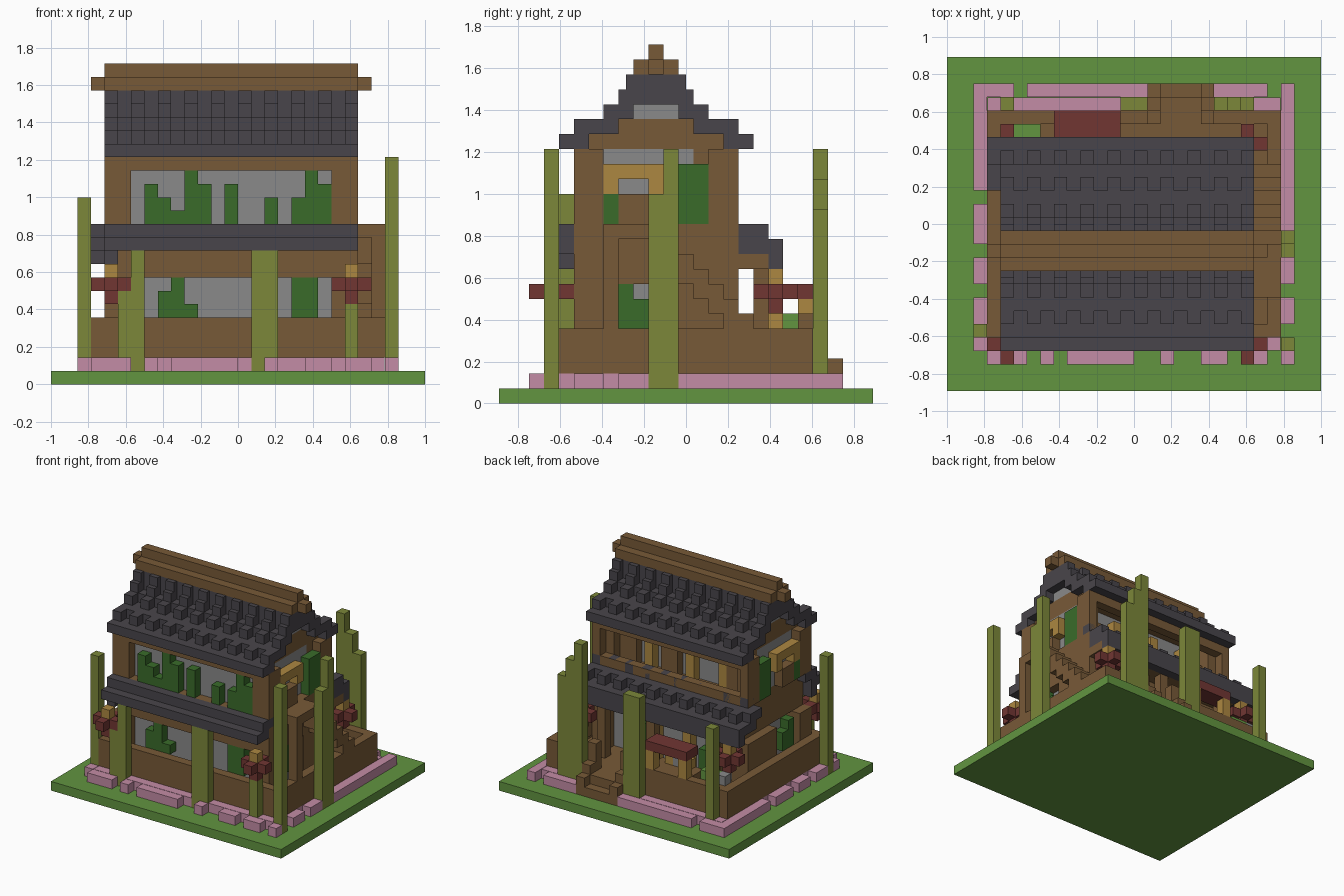
import bpy
import bmesh
from mathutils import Matrix, Vector

cube = bpy.data.objects.get("Cube")
if cube:
    bpy.data.objects.remove(cube, do_unlink=True)

UNIT = 1 / 14                      # size of one block
CORNER = Vector((-14, -12.5, 0))   # grid origin, in blocks
HOUSE_SPAN = 27                    # mirror sum for the two gable ends


def make_material(name, red, green, blue):
    colour = [(c / 255) ** 2.2 for c in (red, green, blue)] + [1]
    material = bpy.data.materials.new(name)
    material.use_nodes = True
    material.diffuse_color = colour
    material.node_tree.nodes["Principled BSDF"].inputs["Base Color"].default_value = colour
    return material


GRASS = make_material("grass green", 98, 147, 66)
PINK = make_material("blossom pink", 194, 139, 164)
BROWN = make_material("timber brown", 119, 90, 58)
SLATE = make_material("slate dark grey", 74, 71, 76)
OLIVE = make_material("bamboo olive", 123, 134, 60)
RED = make_material("lantern red", 112, 57, 54)
GREY = make_material("wall grey", 136, 136, 136)
OCHRE = make_material("lamp ochre", 171, 134, 67)
LEAF = make_material("leaf dark green", 60, 107, 46)


def blocks(name, material, boxes, mirror=False):
    """One object from boxes given as (x0, x1, y0, y1, z0, z1) in blocks."""
    boxes = list(boxes)
    if mirror:
        boxes += [(HOUSE_SPAN - b[1], HOUSE_SPAN - b[0], *b[2:]) for b in boxes]
    bm = bmesh.new()
    for x0, x1, y0, y1, z0, z1 in boxes:
        low, high = Vector((x0, y0, z0)), Vector((x1, y1, z1))
        place = Matrix.Translation(((low + high) / 2 + CORNER) * UNIT)
        size = Matrix.Diagonal(((high - low) * UNIT).to_4d())
        bmesh.ops.create_cube(bm, size=1, matrix=place @ size)
    mesh = bpy.data.meshes.new(name)
    bm.to_mesh(mesh)
    bm.free()
    mesh.materials.append(material)
    item = bpy.data.objects.new(name, mesh)
    bpy.context.scene.collection.objects.link(item)
    return item


# Ground and broken border of blossom
blocks("ground", GRASS, [(0, 28, 0, 25, 0, 1)])
blocks("blossom_bed", PINK, [(3.05, 24.95, 3.05, 21.95, 1, 2)])
front_runs = [(3, 6), (7, 8), (9, 14), (16, 17), (19, 21), (22, 24), (25, 26)]
back_runs = [(2, 5), (6, 15), (20, 24), (25, 26)]
left_runs = [(3, 4), (5, 7), (8, 10), (11, 14), (15, 22)]
right_runs = [(5, 7), (8, 10), (12, 22)]
blocks("blossom_front", PINK, [(a, b, 2, 3, 1, 2) for a, b in front_runs])
blocks("blossom_back", PINK, [(a, b, 22, 23, 1, 2) for a, b in back_runs])
blocks("blossom_left", PINK, [(2, 3, a, b, 1, 2) for a, b in left_runs])
blocks("blossom_right", PINK, [(25, 26, a, b, 1, 2) for a, b in right_runs])

# Raised floor, parapet and rear steps
blocks("veranda_floor", BROWN, [(3, 25, 4, 21, 2, 3)])
blocks("parapet", BROWN, [
    (3, 25, 4, 5, 3, 5), (3, 4, 5, 20, 3, 5), (24, 25, 5, 20, 3, 5),
    (3, 15, 20, 21, 3, 5), (20, 25, 20, 21, 3, 5)])
blocks("rear_steps", BROWN, [(16, 19, 21, 23, 1, 2), (16, 19, 21, 22, 2, 3)])
blocks("step_rails", BROWN, [
    (x, x + 1, y, y + 1, 1, top)
    for x in (15, 19) for y, top in ((22, 3), (21, 4), (20, 6))])

# Lower storey
blocks("lower_walls", GREY, [(6, 22, 6, 15, 3, 8)])
blocks("lower_posts", BROWN, [(21, 23, 5, 7, 3, 8), (21, 23, 11, 16, 3, 8)], mirror=True)
blocks("upper_floor", BROWN, [(5, 23, 5, 16, 8, 12)])
blocks("lower_side_leaves", LEAF, [(22, 23, 8, 10, 5, 7), (22, 23, 8, 9, 7, 9 - 1)], mirror=True)
lower_leaves = {8: 2, 9: 3, 10: 1, 18: 3, 19: 3}
blocks("lower_front_leaves", LEAF, [(x, x + 1, 5, 6, 5, 5 + h) for x, h in lower_leaves.items()])

# Upper storey
blocks("upper_walls", GREY, [(5, 22, 6, 13, 12, 17)])
blocks("upper_posts", BROWN, [
    (22, 23, 5, 7, 12, 17), (21, 22, 5, 6, 12, 17), (22, 23, 14, 16, 12, 17),
    (21, 22, 13, 15, 12, 17), (22, 23, 8, 10, 12, 14)], mirror=True)
blocks("upper_beams", BROWN, [(6, 21, 5, 6, 16, 17), (5, 22, 15, 16, 16, 17)])
blocks("balcony_rail", BROWN, [(5, 22, 15, 16, 12, 13)])
blocks("side_lintel", OCHRE, [
    (22, 23, 7, 11, 15, 16), (22, 23, 7, 8, 14, 15), (22, 23, 10, 11, 14, 15)], mirror=True)
blocks("side_leaves", LEAF, [(22, 23, 7, 8, 12, 14), (22, 23, 12, 14, 12, 16)], mirror=True)
upper_leaves = {7: 3, 8: 2, 9: 1, 10: 4, 11: 3, 13: 3, 16: 2, 18: 2, 19: 4, 20: 3}
blocks("upper_front_leaves", LEAF, [(x, x + 1, 5, 6, 12, 12 + h) for x, h in upper_leaves.items()])
blocks("upper_back_frames", OCHRE, [(x, x + 1, 13, 14, 12, 16) for x in (8, 12, 17)])
blocks("upper_back_panels", BROWN, [(x, x + 2, 13, 14, 12, 15) for x in (6, 14, 19)])


# Main roof: mirrored stepped layers with raised alternate tiles
def both_slopes(x0, x1, y0, y1, z):
    return [(x0, x1, y0, y1, z, z + 1), (x0, x1, 21 - y1, 21 - y0, z, z + 1)]


columns = range(4, 23, 2)
layers = [(4, 6), (6, 8), (8, 9), (9, 11), (9, 11)]
roof = []
for level, (outer, inner) in enumerate(layers):
    roof += both_slopes(4, 23, outer, inner, 17 + level)
blocks("main_roof", SLATE, roof)
tiles = []
for x in columns:
    for z, y in ((18, 5), (19, 7), (20, 8)):
        tiles += both_slopes(x, x + 1, y, y + 1, z)
    tiles += both_slopes(x, x + 1, 8.5, 9, 21)
blocks("main_roof_tiles", SLATE, tiles)
blocks("gable_boards", BROWN, [(5, 22, 6, 15, 17, 18), (5, 22, 8, 13, 18, 19)])
blocks("gable_vent", GREY, [(5, 22, 9, 12, 19, 20)])
blocks("ridge", BROWN, [(4, 23, 9, 12, 22, 23), (4, 23, 10, 11, 23, 24)])
blocks("ridge_ends", BROWN, [(23, 24, 10, 11, 22, 23)], mirror=True)

# Lower roofs, front and back
blocks("front_eave", SLATE, [(4, 23, 3, 5, 10, 11), (4, 23, 4, 6, 11, 12), (4, 5, 4, 5, 9, 10)])
blocks("back_eave", SLATE, [
    (3, 23, 18, 19, 9, 11), (3, 23, 16, 18, 10, 11),
    (3, 23, 16, 17, 11, 12), (3, 23, 15, 16, 11, 12)])
blocks("back_eave_tiles", SLATE, [
    (x, x + 1, y, y + 1, z, z + 1)
    for x in columns for y, z in ((17, 11), (15, 12))])
blocks("eave_beams", BROWN, [(5, 23, 16, 18, 9, 10)])
blocks("eave_posts", BROWN, [(x, x + 1, 17, 18, 3, 9) for x in (6, 14, 20)])

# Outside stair climbing along one gable end
blocks("stair_landing", BROWN, [(23, 25, 7, 11, 11, 12), (24, 25, 7, 8, 5, 11)])
blocks("side_stair", BROWN, [(23, 25, 11 + n, 12 + n, 9 - n, 11 - n) for n in range(6)])

# Hanging lanterns
for side_name, x in (("right", 22), ("left", 4)):
    for end_name, y in (("front", 3), ("back", 18)):
        blocks(f"lantern_{end_name}_{side_name}", RED, [
            (x - 1, x + 2, y, y + 1, 7, 8), (x, x + 1, y - 1, y, 7, 8),
            (x, x + 1, y + 1, y + 2, 7, 8), (x, x + 1, y, y + 1, 6, 7)])
        blocks(f"lantern_cap_{end_name}_{side_name}", OCHRE, [(x, x + 1, y, y + 1, 8, 9)])

# Stall at the back
blocks("stall_awning", RED, [(8, 13, 19, 21, 7, 8)])
blocks("stall_counter", BROWN, [(8, 13, 18, 20, 3, 5)])
blocks("stall_posts", OCHRE, [(x, x + 1, 20, 21, 5, 7) for x in (8, 12)])
blocks("stall_goods", OCHRE, [(x, x + 1, 18, 19, 5, 6) for x in (9, 11)])
blocks("stall_pots", GREY, [(10, 11, 18, 19, 5, 6), (4, 5, 19, 20, 3, 6)])
blocks("back_door_frame", OCHRE, [(x, x + 1, 15, 16, 3, 8) for x in (11, 15, 18)])
blocks("back_door_leaves", LEAF, [(16, 18, 15, 16, 5, 7), (8, 10, 15, 16, 3, 6)])
blocks("potted_plant", GRASS, [(5, 7, 19, 20, 3, 6)])

# Bamboo stems: x, y and height
stems = {
    "front_left": [(5, 3, 7), (6, 3, 10)],
    "front_middle": [(15, 3, 10), (16, 3, 10)],
    "front_right": [(22, 3, 6)],
    "left": [(2, 4, 14)],
    "right_corner": [(25, 3, 17)],
    "right": [(25, 10, 14), (25, 11, 17)],
    "back_right": [(20, 21, 17), (21, 21, 15), (22, 21, 13)],
    "back_middle": [(13, 21, 13), (14, 21, 13)],
    "back_left": [(4, 21, 12)],
}
for place, group in stems.items():
    blocks(f"bamboo_{place}", OLIVE, [(x, x + 1, y, y + 1, 1, top) for x, y, top in group])
